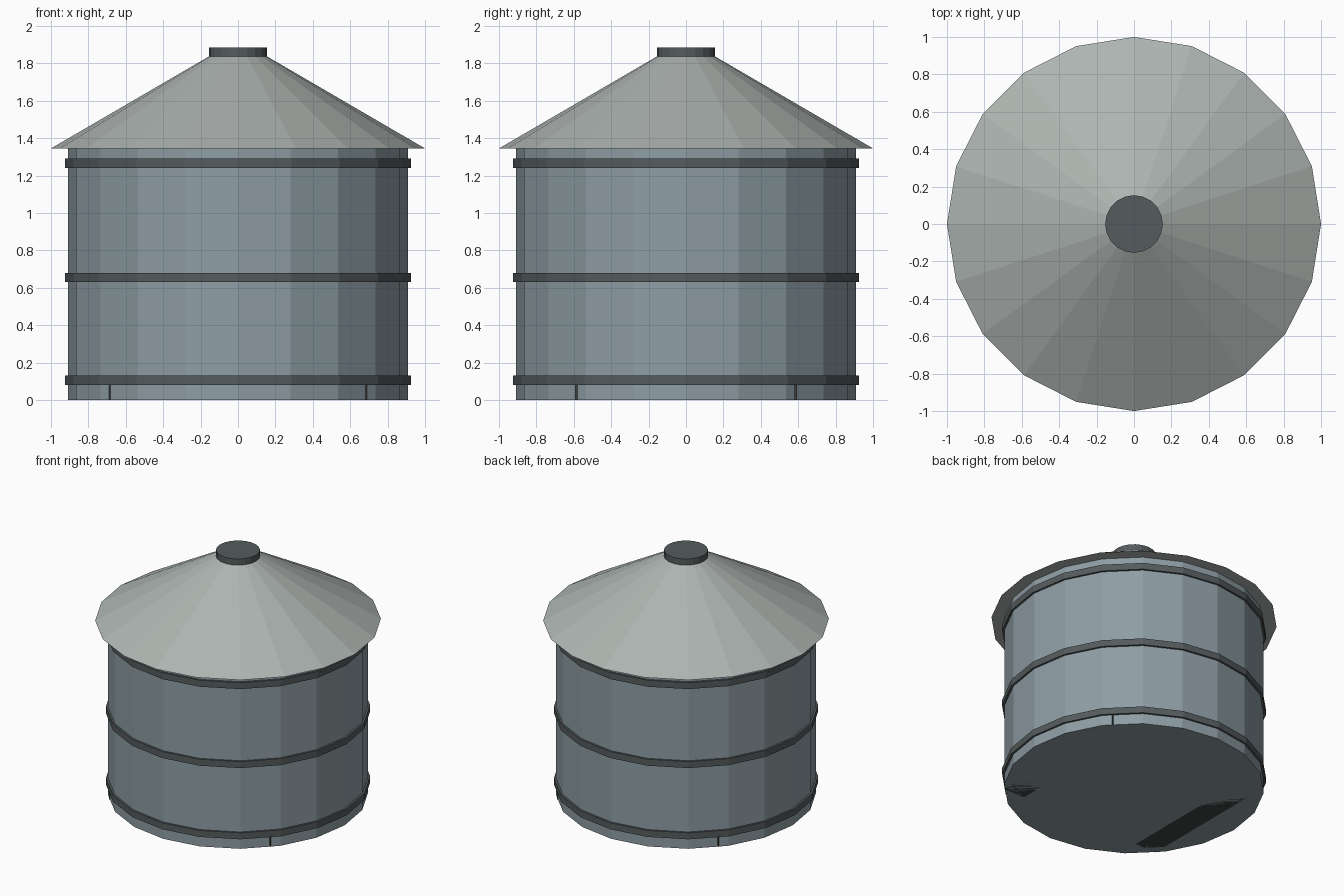
import bpy

if "Cube" in bpy.data.objects:
    bpy.data.objects.remove(bpy.data.objects["Cube"])

SIDES = 20


def material(name, rgb):
    m = bpy.data.materials.new(name)
    m.diffuse_color = (*rgb, 1)
    m.use_nodes = True
    m.node_tree.nodes["Principled BSDF"].inputs["Base Color"].default_value = m.diffuse_color
    return m


steel = material("blue_grey_steel", (0.27, 0.34, 0.37))
roofing = material("pale_roof_metal", (0.42, 0.46, 0.44))
dark = material("dark_metal", (0.09, 0.105, 0.11))
skid_dark = material("skid_metal", (0.05, 0.055, 0.055))


def frustum(name, z0, z1, r0, r1, mat):
    """Flat-sided upright cone section with a corner on the +x axis."""
    bpy.ops.mesh.primitive_cone_add(vertices=SIDES, radius1=r0, radius2=r1,
                                    depth=z1 - z0, location=(0, 0, (z0 + z1) / 2))
    ob = bpy.context.object
    ob.name = name
    ob.data.materials.append(mat)
    return ob


# Tank wall
frustum("tank_wall", 0.0, 1.35, 0.91, 0.91, steel)

# Reinforcing hoops
for label, z in (("lower", 0.105), ("middle", 0.655), ("upper", 1.265)):
    frustum(label + "_hoop", z - 0.025, z + 0.025, 0.925, 0.925, dark)

# Overhanging conical roof and its vent cap
frustum("roof", 1.345, 1.84, 1.0, 0.15, roofing)
frustum("vent_cap", 1.835, 1.885, 0.154, 0.154, dark)

# Two base skids whose corners just break through the wall
for label, side in (("left", -1), ("right", 1)):
    bpy.ops.mesh.primitive_cube_add(size=1, location=(side * 0.6, 0, 0.05))
    skid = bpy.context.object
    skid.name = label + "_skid"
    skid.scale = (0.18, 1.18, 0.1)
    skid.data.materials.append(skid_dark)
